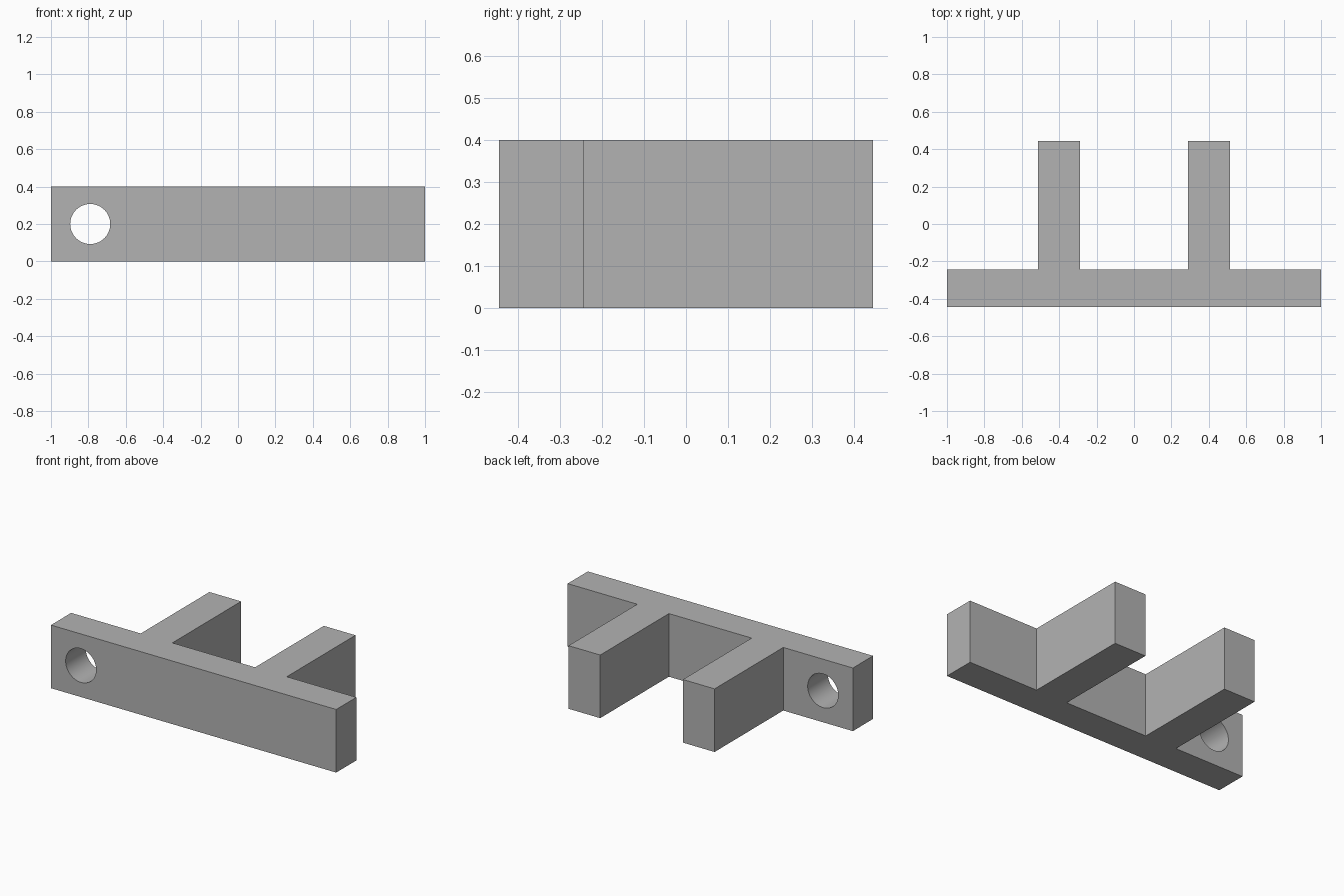
import bpy, bmesh, math

cube = bpy.data.objects.get("Cube")
if cube:
    bpy.data.objects.remove(cube, do_unlink=True)

FRONT, STEP, BACK, HEIGHT = -0.445, -0.243, 0.445, 0.4
INNER, OUTER = 0.29, 0.512

grey = bpy.data.materials.new("plain grey")
grey.use_nodes = True
colour = (0.45, 0.45, 0.45, 1)
grey.diffuse_color = colour
grey.node_tree.nodes["Principled BSDF"].inputs["Base Color"].default_value = colour

# Bracket: plan outline with two rear prongs, extruded upwards
half = [(1, FRONT), (1, STEP), (OUTER, STEP), (OUTER, BACK), (INNER, BACK), (INNER, STEP)]
outline = half + [(-x, y) for x, y in reversed(half)]
bm = bmesh.new()
base = bm.faces.new([bm.verts.new((x, y, 0)) for x, y in outline])
top = bmesh.ops.extrude_face_region(bm, geom=[base])["geom"]
bmesh.ops.translate(bm, vec=(0, 0, HEIGHT),
                    verts=[v for v in top if isinstance(v, bmesh.types.BMVert)])
bmesh.ops.recalc_face_normals(bm, faces=bm.faces)
mesh = bpy.data.meshes.new("bracket")
bm.to_mesh(mesh)
bm.free()
mesh.materials.append(grey)
bracket = bpy.data.objects.new("bracket", mesh)
bpy.context.collection.objects.link(bracket)

# Round hole through one end of the front bar
bpy.ops.mesh.primitive_cylinder_add(vertices=64, radius=0.107, depth=0.6,
                                    location=(-0.79, (FRONT + STEP) / 2, HEIGHT / 2),
                                    rotation=(math.pi / 2, 0, 0))
cutter = bpy.context.object
cutter.name = "hole_cutter"
cutter.data.materials.append(grey)
cut = bracket.modifiers.new("hole", "BOOLEAN")
cut.operation = "DIFFERENCE"
cut.solver = "EXACT"
cut.object = cutter

# Apply the cut, drop the helper and smooth only the hole wall
bpy.ops.object.select_all(action="DESELECT")
bracket.select_set(True)
bpy.context.view_layer.objects.active = bracket
bpy.ops.object.modifier_apply(modifier=cut.name)
bpy.data.objects.remove(cutter, do_unlink=True)
bpy.ops.object.shade_smooth_by_angle(angle=math.radians(30))
